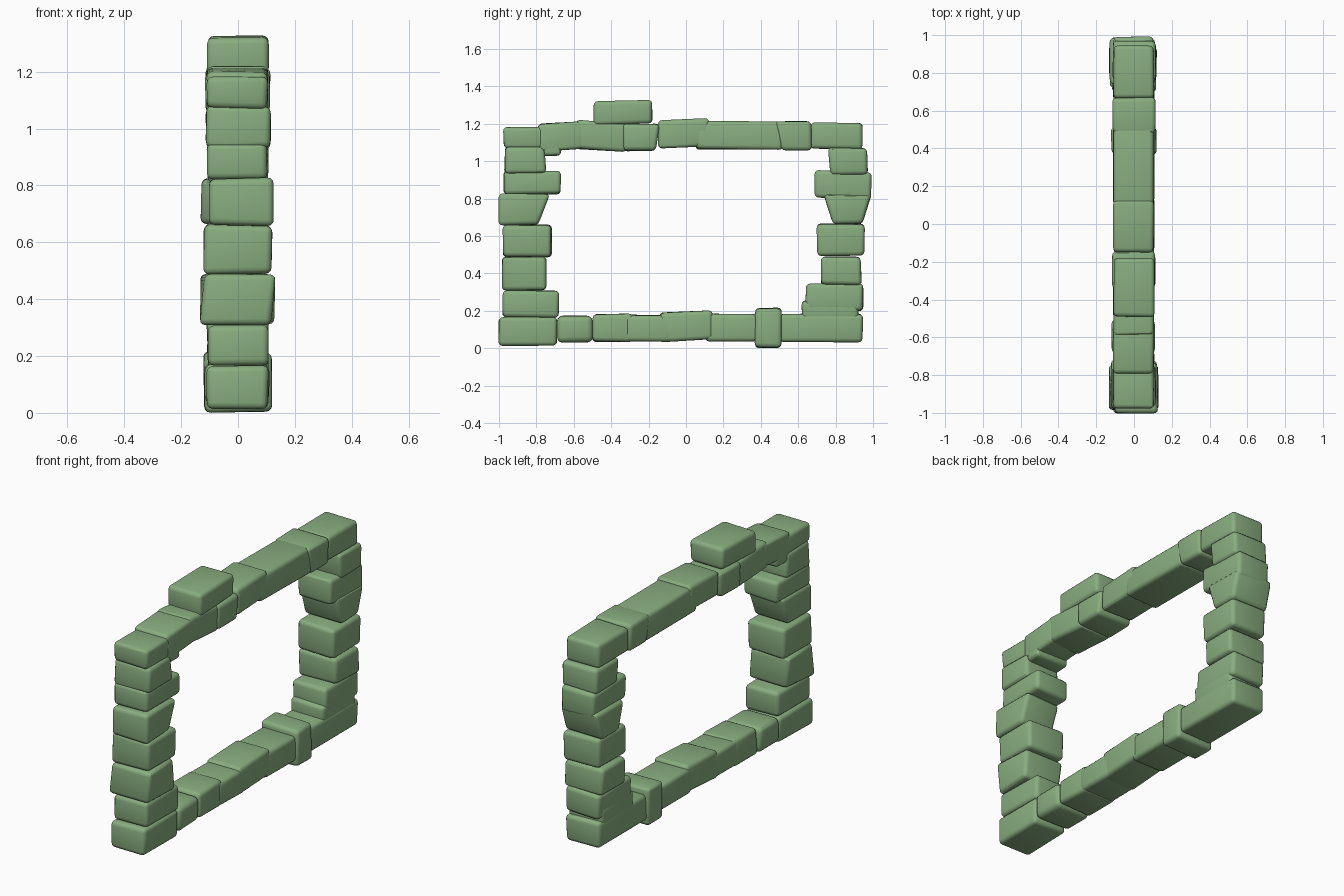
import bpy, bmesh, random
from mathutils import Vector

cube = bpy.data.objects.get("Cube")
if cube:
    bpy.data.objects.remove(cube, do_unlink=True)
random.seed(4)

green = bpy.data.materials.new("moss green stone")
green.use_nodes = True
colour = (0.25, 0.42, 0.215, 1)
green.diffuse_color = colour
green.node_tree.nodes["Principled BSDF"].inputs["Base Color"].default_value = colour


def stone(name, y, z, x=(-.108, .105), low=(0, 0), slope=0, twist=0, soft=.022):
    """Rounded block; low insets the bottom edge at each y end,
    slope lifts the +y end, twist skews the -y face sideways."""
    bm = bmesh.new()
    bmesh.ops.create_cube(bm, size=1)
    for v in bm.verts:
        i, j, k = (int(c > 0) for c in v.co)
        p = Vector((x[i], y[j], z[k]))
        if k == 0:
            p.y += low[0] if j == 0 else -low[1]
        p.z += slope * (j - .5)
        p.x += twist * (k - .5) * (1 - 2 * j)
        p += Vector([random.uniform(-.004, .004) for _ in range(3)])
        v.co = p
    mesh = bpy.data.meshes.new(name)
    bm.to_mesh(mesh)
    bm.free()
    mesh.materials.append(green)
    ob = bpy.data.objects.new(name, mesh)
    bpy.context.collection.objects.link(ob)
    bevel = ob.modifiers.new("Rounded edges", "BEVEL")
    bevel.width = soft
    bevel.segments = 3
    bevel.limit_method = "NONE"
    bpy.context.view_layer.objects.active = ob
    for other in bpy.context.selected_objects:
        other.select_set(False)
    ob.select_set(True)
    bpy.ops.object.modifier_apply(modifier=bevel.name)
    bpy.ops.object.shade_smooth_by_angle()
    return ob


def row(prefix, stones):
    for n, (y, z, extra) in enumerate(stones, 1):
        stone(f"{prefix}_{n}", y, z, **extra)


# Front column, bottom to top
row("front_column_stone", [
    ((-1, -.69), (.015, .165), {}),
    ((-.98, -.68), (.165, .31), {}),
    ((-.985, -.745), (.31, .49), dict(x=(-.125, .125), twist=.02)),
    ((-.98, -.72), (.49, .66), dict(x=(-.12, .118))),
    ((-1, -.73), (.66, .825), dict(x=(-.1, .125), low=(0, .06))),
    ((-.975, -.67), (.825, .947), {}),
    ((-.97, -.76), (.935, 1.08), dict(x=(-.113, .113), low=(0, -.01))),
])

# Back column, bottom to top
row("back_column_stone", [
    ((.64, .945), (.2, .345), {}),
    ((.72, .93), (.34, .49), dict(x=(-.125, .12), low=(0, -.01))),
    ((.7, .955), (.495, .665), dict(x=(-.115, .115))),
    ((.735, .99), (.665, .825), dict(x=(-.13, .11), low=(.05, .05))),
    ((.69, .99), (.8, .945), dict(slope=-.015)),
    ((.76, .97), (.925, 1.07), dict(x=(-.113, .113), low=(.01, 0))),
])

# Bottom beam, front to back
row("bottom_beam_stone", [
    ((-.69, -.5), (.03, .175), dict(x=(-.118, .108), soft=.03)),
    ((-.5, -.28), (.035, .182), {}),
    ((-.32, -.08), (.035, .177), {}),
    ((-.14, .14), (.042, .195), dict(slope=.015)),
    ((.1, .38), (.035, .182), {}),
    ((.37, .51), (.003, .215), dict(x=(-.12, .118))),
    ((.5, .945), (.035, .182), {}),
    ((.62, .92), (.13, .255), {}),
])

# Top beam, front to back
row("top_beam_stone", [
    ((-.975, -.76), (1.07, 1.18), {}),
    ((-.79, -.55), (1.06, 1.205), dict(slope=.015)),
    ((-.77, -.67), (1.03, 1.15), {}),
    ((-.59, -.32), (1.057, 1.213), dict(slope=-.018)),
    ((-.34, -.14), (1.055, 1.2), dict(x=(-.113, .113), low=(0, .02))),
    ((-.15, .12), (1.075, 1.222), dict(slope=.012)),
    ((.05, .52), (1.065, 1.213), {}),
    ((.48, .67), (1.06, 1.213), dict(x=(-.113, .113), low=(.03, 0))),
    ((.665, .945), (1.065, 1.205), {}),
])

# Loose stone on top
stone("cap_stone", (-.49, -.18), (1.2, 1.325), slope=.01)
